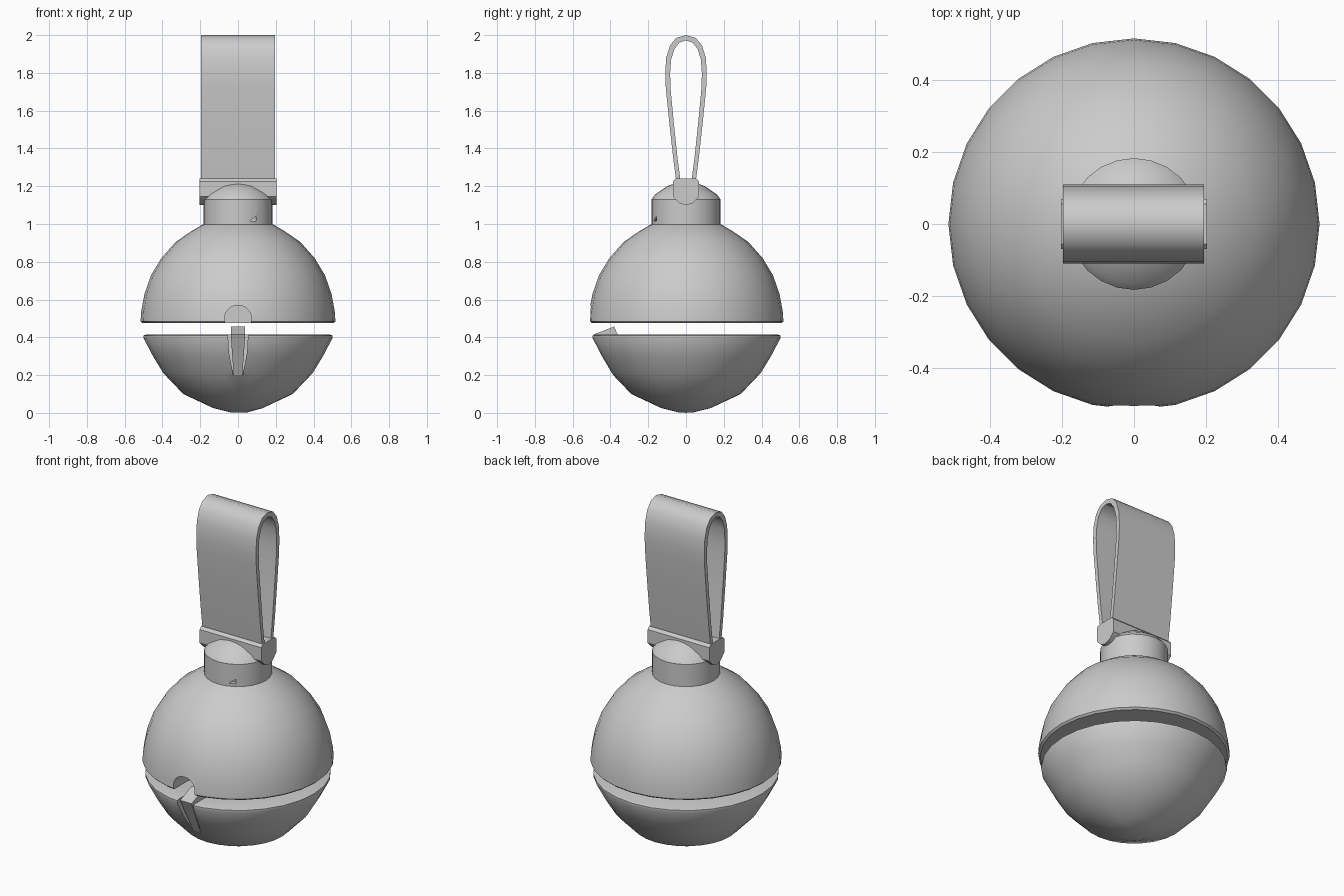
import bpy, bmesh, math
from mathutils import Vector

if "Cube" in bpy.data.objects:
    bpy.data.objects.remove(bpy.data.objects["Cube"])

grey = bpy.data.materials.new("plain_grey")
grey.diffuse_color = (0.6, 0.6, 0.6, 1)
grey.use_nodes = True
grey.node_tree.nodes["Principled BSDF"].inputs["Base Color"].default_value = grey.diffuse_color


def make(name, verts, faces, smooth=True):
    me = bpy.data.meshes.new(name)
    me.from_pydata(verts, [], faces)
    bm = bmesh.new()
    bm.from_mesh(me)
    bmesh.ops.remove_doubles(bm, verts=bm.verts, dist=1e-5)
    bmesh.ops.recalc_face_normals(bm, faces=bm.faces)
    bm.to_mesh(me)
    bm.free()
    me.materials.append(grey)
    ob = bpy.data.objects.new(name, me)
    bpy.context.collection.objects.link(ob)
    return ob


def select(ob):
    bpy.ops.object.select_all(action='DESELECT')
    ob.select_set(True)
    bpy.context.view_layer.objects.active = ob


def shade(ob, angle=35):
    select(ob)
    bpy.ops.object.shade_smooth_by_angle(angle=math.radians(angle))


def revolve(name, profile, n=28):
    """Closed solid turned round z; profile is (radius, z) with its end rings capped."""
    verts, faces = [], []
    for r, z in profile:
        verts += [(r * math.cos(2 * math.pi * i / n), r * math.sin(2 * math.pi * i / n), z)
                  for i in range(n)]
    for k in range(len(profile) - 1):
        for i in range(n):
            j = (i + 1) % n
            faces.append((k * n + i, k * n + j, k * n + n + j, k * n + n + i))
    faces.append(tuple(range(n)))
    faces.append(tuple(range((len(profile) - 1) * n, len(profile) * n)))
    return make(name, verts, faces)


def prism(name, pts, a, b, axis):
    """Extrude a polygon from a to b along x (pts are y,z) or y (pts are x,z)."""
    def put(p, t):
        return (t, p[0], p[1]) if axis == 'x' else (p[0], t, p[1])
    n = len(pts)
    verts = [put(p, a) for p in pts] + [put(p, b) for p in pts]
    faces = [tuple(range(n)), tuple(range(n, 2 * n))]
    faces += [(i, (i + 1) % n, n + (i + 1) % n, n + i) for i in range(n)]
    return make(name, verts, faces)


def cut(ob, cutter):
    select(ob)
    m = ob.modifiers.new("cut", 'BOOLEAN')
    m.operation, m.solver, m.object = 'DIFFERENCE', 'EXACT', cutter
    bpy.ops.object.modifier_apply(modifier=m.name)
    bpy.data.objects.remove(cutter)


# upper half of the ball, with an arched notch at the front
dome = revolve("upper_dome", [(0.505, 0.475), (0.516, 0.485), (0.512, 0.54), (0.495, 0.63),
                              (0.46, 0.73), (0.405, 0.82), (0.33, 0.905), (0.25, 0.96),
                              (0.19, 0.995), (0.15, 1.01)])
arch = [(0.07 * math.cos(math.pi * i / 10), 0.505 + 0.065 * math.sin(math.pi * i / 10))
        for i in range(11)] + [(-0.07, 0.45), (0.07, 0.45)]
cut(dome, prism("notch_cutter", arch, -0.6, -0.36, 'y'))
shade(dome)

# lower half of the ball, with a tapering groove at the front
bowl = revolve("lower_bowl", [(0.04, 0.003), (0.13, 0.025), (0.29, 0.10), (0.395, 0.21),
                              (0.45, 0.30), (0.50, 0.395), (0.50, 0.41), (0.485, 0.415)])
bowl.data.vertices[0].co.z = 0.0
groove = [(-0.055, 0.45), (-0.048, 0.32), (-0.025, 0.2), (0.025, 0.2), (0.048, 0.32), (0.055, 0.45)]
cut(bowl, prism("groove_cutter", groove, -0.6, -0.37, 'y'))
shade(bowl)

# tongue standing in the groove, tapering downwards
tongue = prism("tongue", [(-0.49, 0.415), (-0.38, 0.457), (-0.36, 0.41), (-0.35, 0.24),
                          (-0.385, 0.2), (-0.43, 0.29)], -0.038, 0.038, 'x')
for v in tongue.data.vertices:
    v.co.x *= 0.6 + 0.4 * min(1, (v.co.z - 0.2) / 0.2)
shade(tongue)

# neck with a sloping shoulder and a small hole low on the front
neck = revolve("neck", [(0.183, 0.97), (0.183, 1.13), (0.165, 1.155), (0.10, 1.20), (0.06, 1.215)], 24)
cut(neck, prism("hole_cutter", [(0.06, 1.015), (0.095, 1.015), (0.095, 1.04)], -0.3, -0.14, 'y'))
shade(neck)

# cross pin that holds the strap
pin = prism("cross_pin", [(-0.055, 1.24), (-0.07, 1.225), (-0.07, 1.145), (-0.035, 1.11), (0, 1.10),
                          (0.035, 1.11), (0.07, 1.145), (0.07, 1.225), (0.055, 1.24)],
            -0.203, 0.203, 'x')
shade(pin)

# strap loop: a thin band bent over, standing on the pin
outer = [(0.048, 1.2), (0.068, 1.35), (0.09, 1.55), (0.107, 1.72), (0.11, 1.8), (0.105, 1.88),
         (0.085, 1.945), (0.052, 1.985), (0, 2.0)]
inner = [(0.025, 1.2), (0.045, 1.35), (0.066, 1.55), (0.082, 1.72), (0.084, 1.8), (0.079, 1.87),
         (0.062, 1.925), (0.036, 1.96), (0, 1.972)]


def full(half):
    return half + [(-y, z) for y, z in half[-2::-1]]


o, i_ = full(outer), full(inner)
n = len(o)
verts = []
for x in (-0.197, 0.195):
    verts += [(x, y, z) for y, z in o] + [(x, y, z) for y, z in i_]
faces = []
for k in range(n - 1):
    faces += [(k, k + 1, n + k + 1, n + k),
              (2 * n + k, 2 * n + k + 1, 3 * n + k + 1, 3 * n + k),
              (k, k + 1, 2 * n + k + 1, 2 * n + k),
              (n + k, n + k + 1, 3 * n + k + 1, 3 * n + k)]
for k in (0, n - 1):
    faces.append((k, n + k, 3 * n + k, 2 * n + k))
shade(make("strap_loop", verts, faces))
